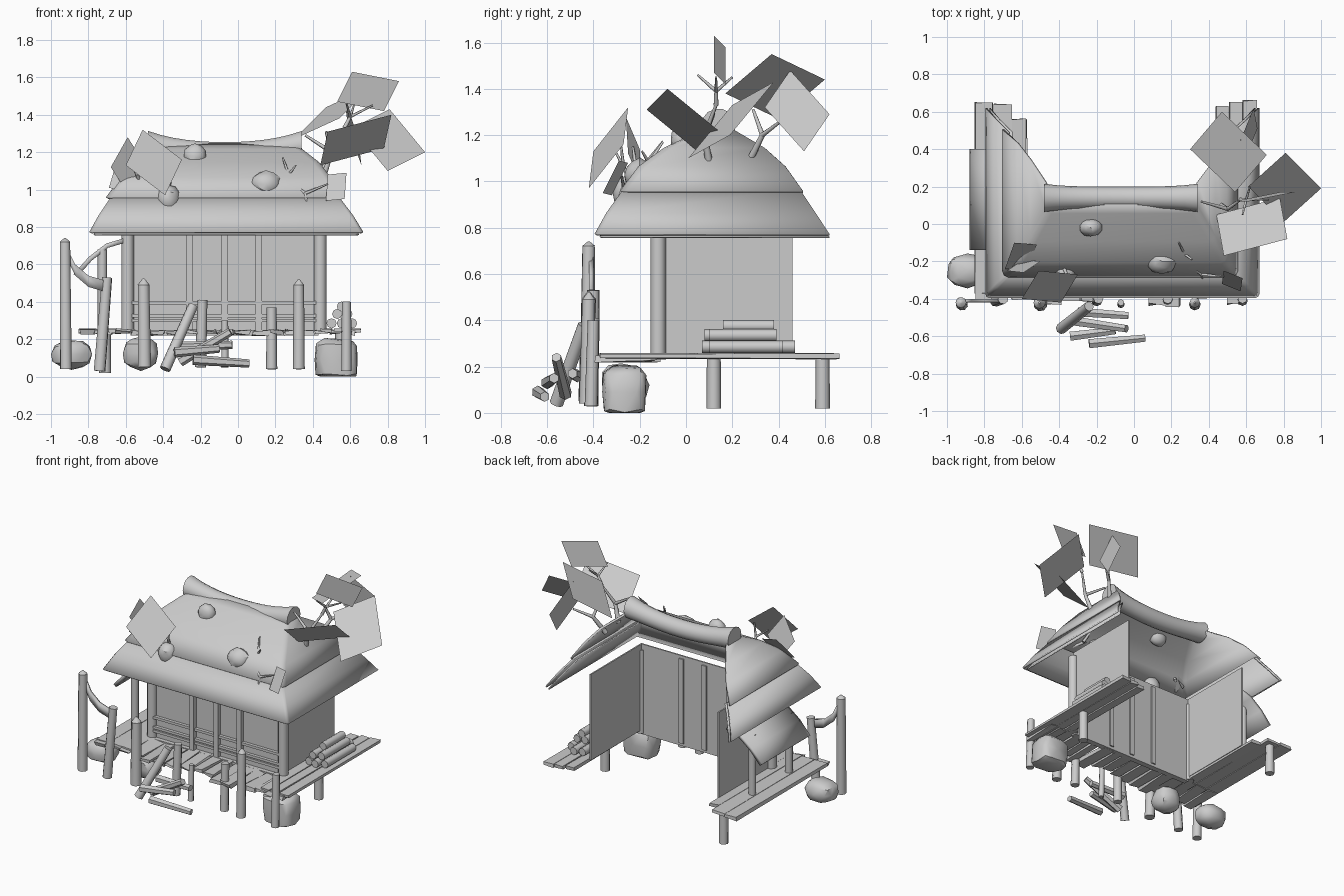
import bpy, bmesh, math, random
from mathutils import Vector, Matrix

random.seed(4)
old_cube = bpy.data.objects.get("Cube")
if old_cube:
    bpy.data.objects.remove(old_cube, do_unlink=True)

grey = bpy.data.materials.new("plain_grey")
grey.use_nodes = True
grey.diffuse_color = (0.6, 0.6, 0.6, 1)
for node in grey.node_tree.nodes:
    if node.type == 'BSDF_PRINCIPLED':
        node.inputs["Base Color"].default_value = grey.diffuse_color


def finish(name, bm, smooth=None, thickness=0):
    """Turn a bmesh into a named object with the shared material."""
    bmesh.ops.recalc_face_normals(bm, faces=bm.faces[:])
    mesh = bpy.data.meshes.new(name)
    bm.to_mesh(mesh)
    bm.free()
    mesh.materials.append(grey)
    obj = bpy.data.objects.new(name, mesh)
    bpy.context.collection.objects.link(obj)
    if thickness:
        solid = obj.modifiers.new("thickness", 'SOLIDIFY')
        solid.thickness = thickness
        solid.offset = 0
    if smooth:
        bpy.ops.object.select_all(action='DESELECT')
        obj.select_set(True)
        bpy.context.view_layer.objects.active = obj
        bpy.ops.object.shade_smooth_by_angle(angle=math.radians(smooth))


def add_log(bm, start, end, r1, r2, sides=8):
    start, end = Vector(start), Vector(end)
    axis = end - start
    place = Matrix.Translation((start + end) / 2) @ axis.to_track_quat('Z', 'Y').to_matrix().to_4x4()
    bmesh.ops.create_cone(bm, cap_ends=True, segments=sides, radius1=r1,
                          radius2=r2, depth=axis.length, matrix=place)


def log(name, start, end, r1, r2, tip=0, sides=8):
    bm = bmesh.new()
    add_log(bm, start, end, r1, r2, sides)
    if tip:
        top = Vector(end)
        add_log(bm, top, top + Vector((0, 0, tip)), r2, 0.005, sides)
    finish(name, bm, 50)


def box(name, low, high, jitter=0):
    bm = bmesh.new()
    low, high = Vector(low), Vector(high)
    bmesh.ops.create_cube(bm, size=1, matrix=Matrix.Translation((low + high) / 2)
                          @ Matrix.Diagonal((*(high - low), 1)))
    for v in bm.verts:
        v.co += Vector([random.uniform(-jitter, jitter) for _ in range(3)]) * 0.5
    finish(name, bm)


def loft(name, rings, closed=False, smooth=40, thickness=0):
    bm = bmesh.new()
    rows = [[bm.verts.new(p) for p in ring] for ring in rings]
    count = len(rows[0])
    for a, b in zip(rows, rows[1:]):
        for i in range(count if closed else count - 1):
            j = (i + 1) % count
            bm.faces.new((a[i], a[j], b[j], b[i]))
    if closed:
        bm.faces.new(rows[0])
        bm.faces.new(rows[-1])
    finish(name, bm, smooth, thickness)


def rock(name, centre, size, power=1.0):
    """Rough ball; a power below one makes it blockier."""
    bm = bmesh.new()
    bmesh.ops.create_icosphere(bm, subdivisions=2, radius=1)
    for v in bm.verts:
        shape = [math.copysign(abs(c) ** power, c) * s * random.uniform(0.9, 1.06)
                 for c, s in zip(v.co, size)]
        v.co = Vector(centre) + Vector(shape)
        v.co.z = max(v.co.z, 0)
    finish(name, bm, 35)


# Walls: front and two sides, open at the back
left, right, front, back = -0.575, 0.43, -0.12, 0.46
box("front_wall", (left, front, 0.24), (right, front + 0.01, 0.86))
for side, x, post in (("right", left, -0.59), ("left", right, 0.44)):
    box(side + "_wall", (x - 0.005, front, 0.25), (x + 0.005, back, 0.86))
    log(side + "_corner_post", (post, front, 0.23), (post, front, 0.82), 0.033, 0.033, sides=12)
for i, x in enumerate((-0.26, -0.07, 0.11)):
    box(f"wall_stud_{i}", (x - 0.017, front - 0.03, 0.24), (x + 0.017, front + 0.02, 0.84))
for i, z in enumerate((0.3, 0.325, 0.395)):
    box(f"wall_rail_{i}", (left, front - 0.022, z - 0.009), (right, front + 0.004, z + 0.009))
box("sill_beam", (left, front - 0.03, 0.22), (right, front + 0.01, 0.25))


# Roof: two flared tiers open at the back, the lower one in two layers
def roof_ring(x0, x1, y0, y1, z, c=0.015):
    n = c * 0.3
    return [(x0, y1, z), (x0, y0 + c, z), (x0 + n, y0 + n, z), (x0 + c, y0, z),
            (x1 - c, y0, z), (x1 - n, y0 + n, z), (x1, y0 + c, z), (x1, y1, z)]


eaves = [(-0.79, 0.665, -0.39, 0.62, 0.77), (-0.74, 0.61, -0.34, 0.56, 0.86),
         (-0.67, 0.53, -0.265, 0.49, 0.965)]
crown = [(-0.7, 0.55, -0.28, 0.505, 0.955), (-0.62, 0.49, -0.2, 0.43, 1.06),
         (-0.55, 0.43, -0.09, 0.34, 1.14), (-0.47, 0.34, 0.06, 0.22, 1.21),
         (-0.45, 0.32, 0.11, 0.17, 1.24)]
loft("lower_roof", [roof_ring(*r) for r in eaves], thickness=0.012)
loft("lower_roof_lining", [roof_ring(a + 0.02, b - 0.02, c + 0.02, d, z - 0.012)
                           for a, b, c, d, z in eaves], thickness=0.008)
loft("upper_roof", [roof_ring(*r, c=0.03) for r in crown], thickness=0.015)

# Ridge roll that sags in the middle and flares at the ends
ridge = []
for i in range(13):
    t = i / 6 - 1
    r = 0.06 + 0.015 * t ** 4
    ridge.append([(-0.07 + 0.41 * t, 0.14 + r * math.cos(a), 1.195 + 0.045 * t * t + r * math.sin(a))
                  for a in (k * math.tau / 14 for k in range(14))])
loft("ridge_roll", ridge, closed=True)

# Side awning, curving down, with its posts
awning = [(-0.6, 0.73), (-0.7, 0.7), (-0.79, 0.63), (-0.87, 0.54)]
loft("side_awning", [[(x, y, z) for y in (-0.14, 0.13, 0.4)] for x, z in awning], thickness=0.025)
for i, y in enumerate((-0.12, 0.29)):
    log(f"awning_post_{i}", (-0.725, y, 0.24), (-0.725, y, 0.68), 0.025, 0.025)

# Deck: short planks in front, long planks at the sides
x = -0.84
while x < 0.62:
    w = random.uniform(0.07, 0.11)
    end = -random.uniform(0.36, 0.44)
    box("front_deck_plank", (x, end, 0.225), (x + w - 0.012, -0.13, 0.245), 0.018)
    x += w
decks = [("right", -0.85, (0.1, 0.1, 0.08), (0.65, 0.64, 0.56), 0.59),
         ("left", 0.44, (0.07, 0.07, 0.08), (0.63, 0.65, 0.66), 0.12)]
for side, x, widths, ends, leg_y in decks:
    middle = x + sum(widths) / 2
    for w, end in zip(widths, ends):
        box(side + "_deck_plank", (x, -0.37, 0.235), (x + w - 0.004, end, 0.255), 0.008)
        x += w
    log(side + "_deck_leg", (middle, leg_y, 0.02), (middle, leg_y, 0.235), 0.032, 0.03)

# Fence posts: foot x, head x, foot z, head z, radius, tip height
posts = [(-0.92, -0.925, 0.04, 0.72, 0.033, 0.02), (-0.74, -0.7, 0.03, 0.53, 0.032, 0),
         (-0.5, -0.505, 0.05, 0.49, 0.037, 0.035), (-0.2, -0.19, 0.05, 0.41, 0.03, 0),
         (-0.07, -0.07, 0.05, 0.3, 0.02, 0), (0.18, 0.18, 0.04, 0.37, 0.03, 0),
         (0.325, 0.325, 0.04, 0.49, 0.032, 0.03), (0.58, 0.58, 0.03, 0.4, 0.028, 0)]
for i, (foot, head, z0, z1, r, tip) in enumerate(posts):
    y = -0.41 - 0.02 * (i % 2 == 0)
    log(f"fence_post_{i}", (foot, y, z0), (head, y + 0.01, z1), r, r * 0.88, tip)
drape = [(-0.92, 0.7), (-0.87, 0.6), (-0.8, 0.54), (-0.7, 0.51)]
loft("fence_board", [[(x, -0.41, z), (x, -0.41, z - 0.06)] for x, z in drape], thickness=0.02)

# Fallen timbers in front
log("leaning_log", (-0.39, -0.56, 0.04), (-0.24, -0.44, 0.38), 0.03, 0.027)
fallen = [((-0.3, -0.47, 0.16), (-0.03, -0.49, 0.17)), ((-0.31, -0.52, 0.08), (-0.04, -0.56, 0.24)),
          ((-0.34, -0.6, 0.13), (-0.1, -0.57, 0.15)), ((-0.24, -0.64, 0.09), (0.06, -0.61, 0.07))]
for i, (a, b) in enumerate(fallen):
    log(f"fallen_timber_{i}", a, b, 0.028, 0.022, sides=6)

# Firewood stack
stack = [(0.5, 0.08, 0.45, 0.285), (0.555, 0.07, 0.47, 0.285), (0.61, 0.1, 0.42, 0.285),
         (0.53, 0.08, 0.38, 0.335), (0.585, 0.1, 0.39, 0.335), (0.555, 0.16, 0.38, 0.375)]
for i, (x, y0, y1, z) in enumerate(stack):
    log(f"firewood_{i}", (x, y0, z), (x, y1, z), 0.027, 0.027)

# Boulders on the ground and stones on the roof
rock("ground_boulder_0", (-0.89, -0.25, 0.12), (0.11, 0.09, 0.08), 0.8)
rock("ground_boulder_1", (-0.52, -0.28, 0.125), (0.095, 0.09, 0.09), 0.75)
rock("ground_boulder_2", (0.53, -0.265, 0.09), (0.118, 0.1, 0.12), 0.55)
rock("roof_stone_0", (-0.23, -0.02, 1.18), (0.065, 0.05, 0.065))
rock("roof_stone_1", (0.15, -0.2, 1.03), (0.085, 0.07, 0.07))
rock("roof_stone_2", (-0.37, -0.26, 0.95), (0.065, 0.06, 0.075))

# Leaf cards: three corners each, the fourth completes the parallelogram
leaves = [((0.61, 0.12, 1.63), (0.86, 0.17, 1.58), (0.78, 0.17, 1.42)),
          ((0.82, -0.08, 1.4), (0.78, 0.14, 1.22), (0.44, 0.05, 1.13)),
          ((0.71, 0.37, 1.55), (0.47, 0.6, 1.44), (0.3, 0.4, 1.27)),
          ((0.57, 0.45, 1.48), (0.64, 0.62, 1.29), (0.66, 0.51, 1.13)),
          ((0.81, 0.38, 1.43), (1.0, 0.19, 1.2), (0.8, 0.01, 1.1)),
          ((-0.51, -0.25, 1.32), (-0.3, -0.27, 1.16), (-0.39, -0.42, 0.97)),
          ((-0.59, -0.26, 1.28), (-0.5, -0.2, 1.14), (-0.59, -0.19, 0.98)),
          ((-0.64, -0.1, 1.18), (-0.52, -0.11, 1.15), (-0.57, -0.25, 0.98)),
          ((0.48, -0.25, 1.08), (0.58, -0.29, 1.09), (0.57, -0.36, 0.95))]
for i, corners in enumerate(leaves):
    a, b, c = map(Vector, corners)
    bm = bmesh.new()
    bm.faces.new([bm.verts.new(p) for p in (a, b, c, a + c - b)])
    finish(f"leaf_{i}", bm)

# Forked twigs: root, fork, then the branch ends
twigs = [((0.46, 0.1, 1.08), (0.5, 0.08, 1.2), (0.36, 0.12, 1.29), (0.57, 0.13, 1.33)),
         ((0.57, 0.13, 1.33), (0.6, 0.13, 1.39), (0.62, 0.2, 1.45), (0.58, 0.05, 1.46), (0.72, 0.13, 1.45)),
         ((0.44, 0.27, 1.08), (0.5, 0.33, 1.2), (0.47, 0.29, 1.31), (0.6, 0.41, 1.26)),
         ((0.27, -0.19, 1.04), (0.36, -0.27, 0.98), (0.37, -0.3, 0.9), (0.48, -0.28, 1.03)),
         ((0.3, -0.18, 1.02), (0.27, -0.16, 1.08), (0.24, -0.1, 1.17), (0.31, -0.19, 1.13)),
         ((-0.38, -0.22, 0.98), (-0.36, -0.27, 1.06), (-0.34, -0.28, 1.15), (-0.44, -0.3, 1.12)),
         ((-0.52, -0.18, 1.02), (-0.54, -0.22, 1.08), (-0.57, -0.23, 1.15))]
for i, (root, fork, *ends) in enumerate(twigs):
    r = 0.017 if i in (0, 2) else 0.012
    bm = bmesh.new()
    add_log(bm, root, fork, r, r * 0.7, 6)
    for end in ends:
        add_log(bm, fork, end, r * 0.7, r * 0.4, 6)
    finish(f"twig_{i}", bm, 60)
